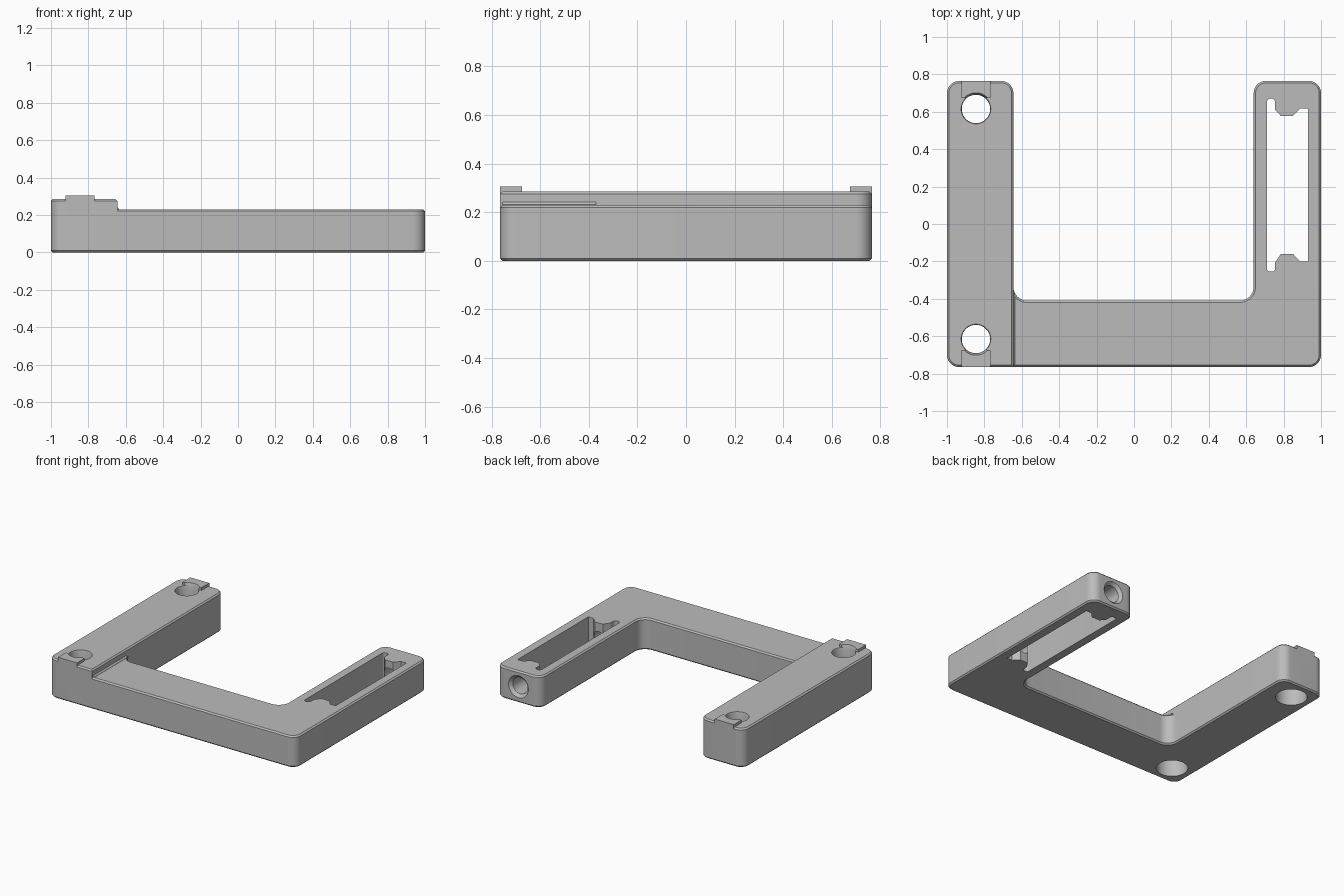
import bpy, bmesh, math
from mathutils import Vector, Matrix

cube = bpy.data.objects.get("Cube")
if cube:
    bpy.data.objects.remove(cube, do_unlink=True)

grey = bpy.data.materials.new("mid_grey")
grey.use_nodes = True
colour = (0.5, 0.5, 0.5, 1)
grey.diffuse_color = colour
grey.node_tree.nodes["Principled BSDF"].inputs["Base Color"].default_value = colour


def finish(name, bm):
    bmesh.ops.recalc_face_normals(bm, faces=bm.faces)
    mesh = bpy.data.meshes.new(name)
    bm.to_mesh(mesh)
    bm.free()
    mesh.materials.append(grey)
    ob = bpy.data.objects.new(name, mesh)
    bpy.context.collection.objects.link(ob)
    return ob


def rounded(points, steps=10):
    """Round the corners of an outline given as (x, y, radius)."""
    out = []
    for i, (x, y, r) in enumerate(points):
        p = Vector((x, y))
        if r == 0:
            out.append(p)
            continue
        a = (Vector(points[i - 1][:2]) - p).normalized()
        b = (Vector(points[(i + 1) % len(points)][:2]) - p).normalized()
        half = a.angle(b) / 2
        centre = p + (a + b).normalized() * r / math.sin(half)
        start = p + a * r / math.tan(half) - centre
        end = p + b * r / math.tan(half) - centre
        sweep = math.pi - 2 * half
        for k in range(steps + 1):
            t = k / steps
            out.append(centre + (start * math.sin((1 - t) * sweep)
                                 + end * math.sin(t * sweep)) / math.sin(sweep))
    return out


def prism(name, points, z0, z1, chamfer=0.0):
    bm = bmesh.new()
    base = bm.faces.new([bm.verts.new((p.x, p.y, z0)) for p in rounded(points)])
    ext = bmesh.ops.extrude_face_region(bm, geom=[base], use_keep_orig=True)
    top = [v for v in ext["geom"] if isinstance(v, bmesh.types.BMVert)]
    bmesh.ops.translate(bm, verts=top, vec=(0, 0, z1 - z0))
    if chamfer:
        rims = [e for e in bm.edges if abs(e.verts[0].co.z - e.verts[1].co.z) < 1e-6]
        bmesh.ops.bevel(bm, geom=rims, offset=chamfer, segments=1, affect='EDGES')
    return finish(name, bm)


def box_outline(x0, x1, y0, y1, r=0):
    return [(x0, y0, r), (x1, y0, r), (x1, y1, r), (x0, y1, r)]


def cone(name, start, end, r0, r1):
    start, end = Vector(start), Vector(end)
    axis = end - start
    turn = axis.to_track_quat('Z', 'Y').to_matrix().to_4x4()
    bm = bmesh.new()
    bmesh.ops.create_cone(bm, cap_ends=True, segments=48, radius1=r0, radius2=r1,
                          depth=axis.length,
                          matrix=Matrix.Translation((start + end) / 2) @ turn)
    return finish(name, bm)


def combine(target, other, operation):
    mod = target.modifiers.new("combine", 'BOOLEAN')
    mod.operation, mod.solver, mod.object = operation, 'EXACT', other
    bpy.context.view_layer.objects.active = target
    bpy.ops.object.modifier_apply(modifier=mod.name)
    bpy.data.objects.remove(other, do_unlink=True)


# Raised arm on one side
STEP, END, TOP, LOW = -0.645, 0.765, 0.285, 0.23
frame = prism("bracket_frame", [(-1, -END, .065), (STEP, -END, 0),
                                (STEP, END, .065), (-1, END, .065)], 0, TOP, 0.01)

# Cross bar and slotted arm
bar = prism("cross_bar", [(-.75, -END, 0), (1, -END, .065), (1, END, .065),
                          (.64, END, .065), (.64, -.41, .075), (STEP, -.41, .075),
                          (STEP, -.3, 0), (-.75, -.3, 0)], 0, LOW, 0.01)
combine(frame, bar, 'UNION')

# Small fillet where the bar meets the raised arm
fillet = prism("step_fillet", [(-.66, .22, 0), (-.635, .22, 0), (-.635, .231, 0),
                               (-.645, .242, 0), (-.66, .242, 0)], .37, .755)
fillet.data.transform(Matrix.Rotation(math.pi / 2, 4, 'X'))
combine(frame, fillet, 'UNION')

# End tabs and the stepped holes beside them
HOLE_X = -0.845
for side in (-1, 1):
    y0, y1 = sorted((side * .675, side * END))
    combine(frame, prism("end_tab", box_outline(HOLE_X - .077, HOLE_X + .077, y0, y1),
                         0.2, 0.305), 'UNION')
for side in (-1, 1):
    y = side * 0.615
    for z0, z1, r0, r1 in ((-.1, .18, .105, .105), (.1, .4, .076, .076),
                           (.275, .315, .076, .09)):
        combine(frame, cone("hole_cutter", (HOLE_X, y, z0), (HOLE_X, y, z1), r0, r1),
                'DIFFERENCE')

# Slot with a boss at each end
slot = prism("slot_cutter", [
    (.71, -.255, .018), (.755, -.255, .018), (.755, -.205, 0), (.785, -.16, 0),
    (.85, -.16, 0), (.888, -.2, 0), (.93, -.2, 0), (.93, .617, 0), (.888, .617, 0),
    (.85, .578, 0), (.785, .578, 0), (.755, .61, 0), (.755, .67, .018),
    (.71, .67, .018)], -.1, .4)
combine(frame, slot, 'DIFFERENCE')

# Axle bore through the arm end, with a countersunk mouth
for y0, y1, r0, r1 in ((.4, .9, .06, .06), (.745, .785, .06, .1), (-.3, 0, .05, .05)):
    combine(frame, cone("bore_cutter", (.82, y0, .117), (.82, y1, .117), r0, r1),
            'DIFFERENCE')

bpy.ops.object.select_all(action='DESELECT')
frame.select_set(True)
bpy.context.view_layer.objects.active = frame
bpy.ops.object.shade_smooth_by_angle(angle=math.radians(30))
